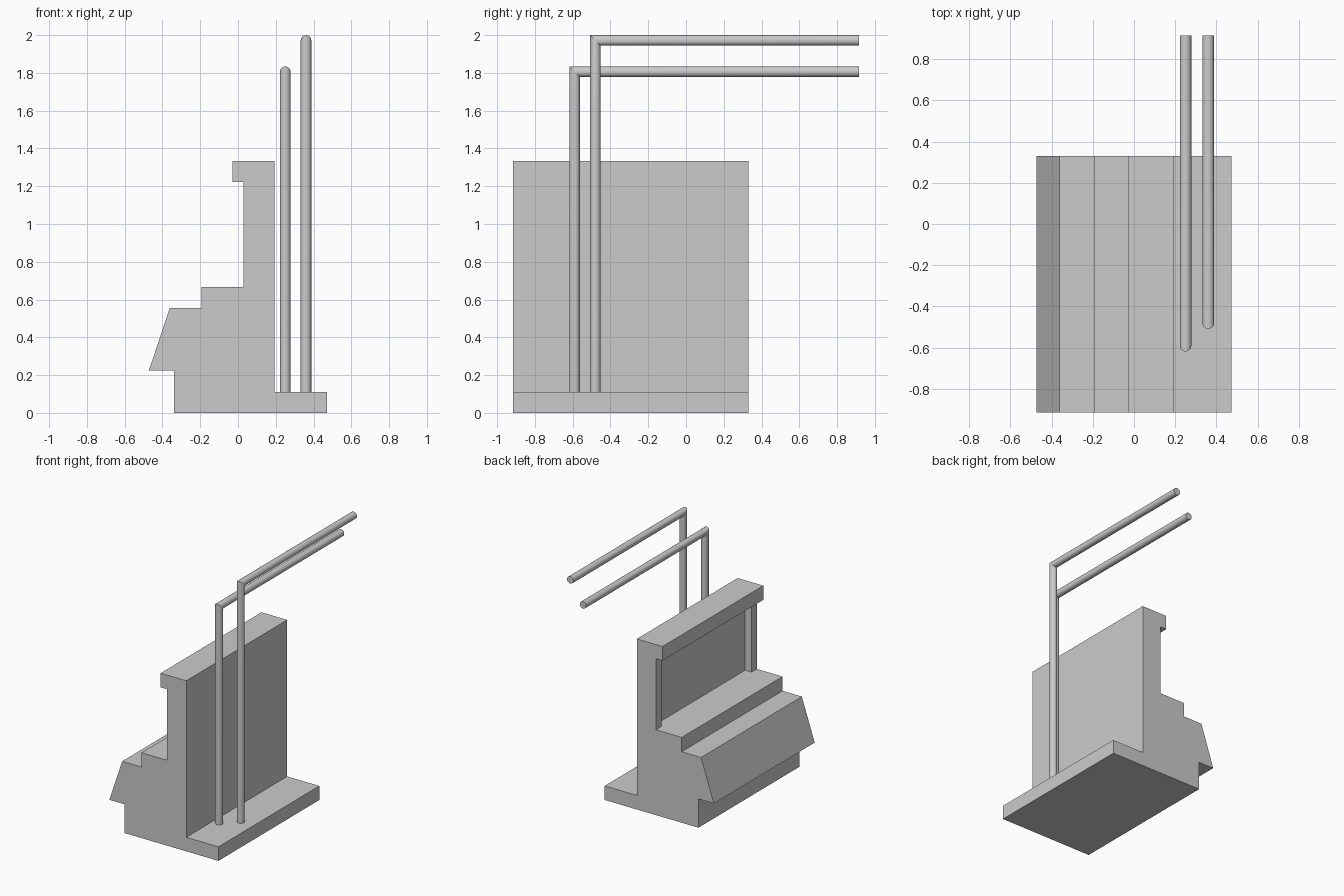
import bpy
import bmesh
from math import cos, sin, tau, radians

cube = bpy.data.objects.get("Cube")
if cube:
    bpy.data.objects.remove(cube, do_unlink=True)

# Single plain grey
grey = bpy.data.materials.new("light_grey")
grey.use_nodes = True
grey.diffuse_color = (0.6, 0.6, 0.6, 1)
grey.node_tree.nodes["Principled BSDF"].inputs["Base Color"].default_value = (0.6, 0.6, 0.6, 1)

FRONT, BACK = -0.915, 0.33      # ends of the stepped block
WALL_X, POST, DEPTH = 0.028, 0.065, 0.055
PIPE_R, PIPE_END, FLOOR = 0.028, 0.915, 0.11


def finish(name, bm):
    bmesh.ops.recalc_face_normals(bm, faces=bm.faces)
    mesh = bpy.data.meshes.new(name)
    bm.to_mesh(mesh)
    bm.free()
    mesh.materials.append(grey)
    obj = bpy.data.objects.new(name, mesh)
    bpy.context.collection.objects.link(obj)
    return obj


def stepped_block():
    """Extrude the side profile, then sink a panel between two end posts."""
    profile = [(-0.339, 0), (0.472, 0), (0.472, FLOOR), (0.194, FLOOR),
               (0.194, 1.333), (-0.028, 1.333), (-0.028, 1.222),
               (WALL_X, 1.222), (WALL_X, 0.667), (-0.194, 0.667),
               (-0.194, 0.555), (-0.361, 0.555), (-0.472, 0.225),
               (-0.339, 0.225)]
    bm = bmesh.new()
    end = bm.faces.new([bm.verts.new((x, FRONT, z)) for x, z in profile])
    ext = bmesh.ops.extrude_face_region(bm, geom=[end], use_keep_orig=True)
    moved = [v for v in ext["geom"] if isinstance(v, bmesh.types.BMVert)]
    bmesh.ops.translate(bm, verts=moved, vec=(0, BACK - FRONT, 0))
    bmesh.ops.recalc_face_normals(bm, faces=bm.faces)

    def wall_faces():
        return [f for f in bm.faces
                if all(abs(v.co.x - WALL_X) < 1e-4 for v in f.verts)]

    # Mark off the posts on the wall face
    for y in (FRONT + POST, BACK - POST):
        faces = wall_faces()
        edges = {e for f in faces for e in f.edges}
        verts = {v for f in faces for v in f.verts}
        bmesh.ops.bisect_plane(bm, geom=faces + list(edges) + list(verts),
                               plane_co=(0, y, 0), plane_no=(0, 1, 0))
    # Sink the middle panel
    panel = max(wall_faces(), key=lambda f: f.calc_area())
    sunk = bmesh.ops.extrude_discrete_faces(bm, faces=[panel])["faces"][0]
    bmesh.ops.translate(bm, verts=sunk.verts, vec=(DEPTH, 0, 0))
    bmesh.ops.dissolve_limit(bm, angle_limit=radians(1),
                             verts=bm.verts, edges=bm.edges)
    return finish("stepped_block", bm)


def bent_pipe(name, x, y, z, sides=24):
    """Upright pipe with a mitred elbow and a level run to the back."""
    bm = bmesh.new()
    circle = [(PIPE_R * cos(tau * i / sides), PIPE_R * sin(tau * i / sides))
              for i in range(sides)]
    rings = [[bm.verts.new((x + c, y + s, FLOOR)) for c, s in circle],
             [bm.verts.new((x + c, y + s, z - s)) for c, s in circle],
             [bm.verts.new((x + c, PIPE_END, z - s)) for c, s in circle]]
    for low, high in zip(rings, rings[1:]):
        for i in range(sides):
            j = (i + 1) % sides
            bm.faces.new((low[i], low[j], high[j], high[i]))
    bm.faces.new(rings[0])
    bm.faces.new(rings[-1])
    obj = finish(name, bm)
    bpy.ops.object.select_all(action="DESELECT")
    obj.select_set(True)
    bpy.context.view_layer.objects.active = obj
    bpy.ops.object.shade_smooth_by_angle(angle=radians(30))


stepped_block()
bent_pipe("inner_pipe", 0.25, -0.59, 1.806)
bent_pipe("outer_pipe", 0.36, -0.48, 1.972)
